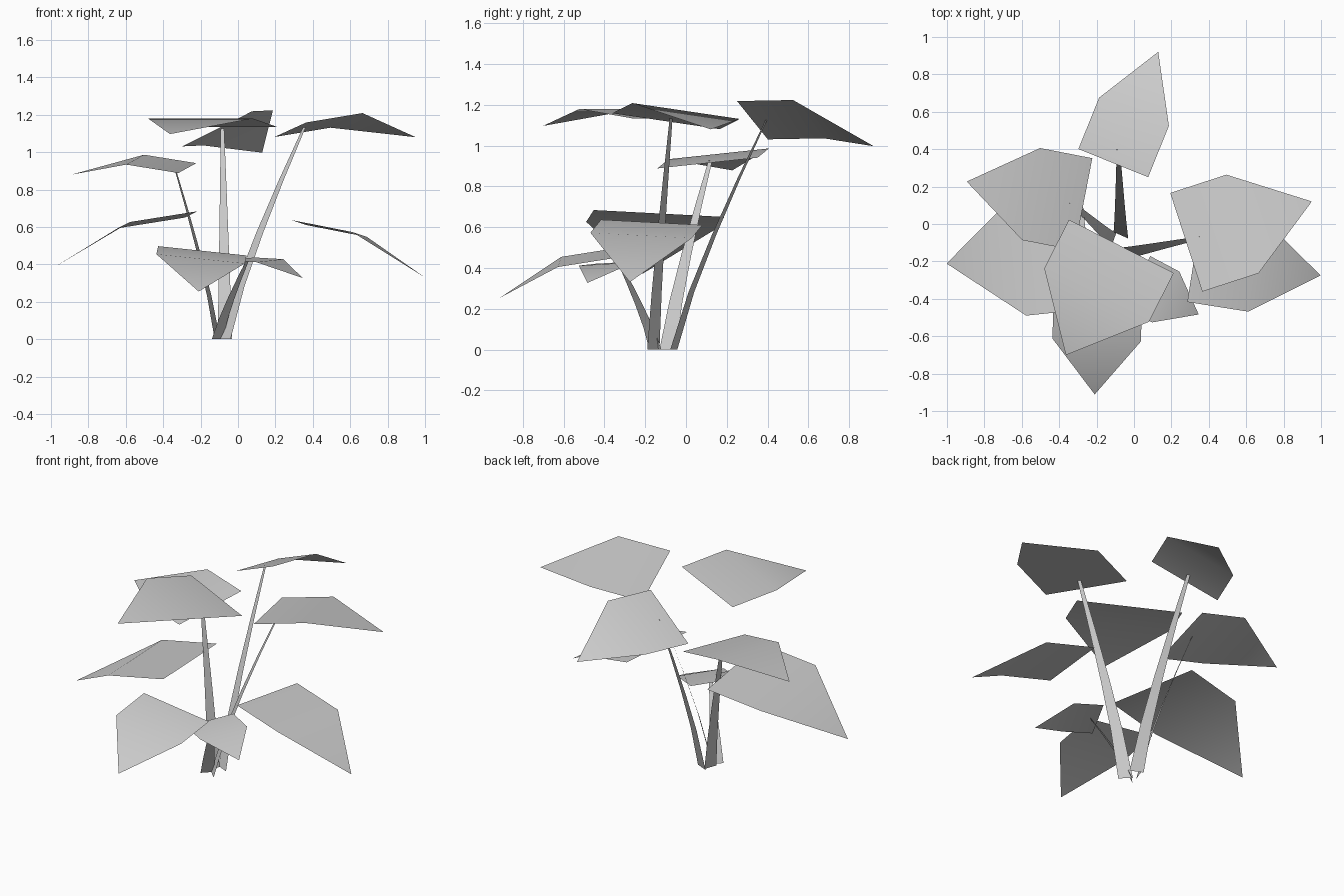
import bpy
from math import cos, sin, radians
from mathutils import Vector

cube = bpy.data.objects.get("Cube")
if cube:
    bpy.data.objects.remove(cube, do_unlink=True)

# One plain grey for the whole plant
colour = (.6, .6, .6, 1)
grey = bpy.data.materials.new("plain_grey")
grey.use_nodes = True
grey.diffuse_color = colour
grey.node_tree.nodes["Principled BSDF"].inputs["Base Color"].default_value = colour

HALF_FOLD = 11      # degrees each half of a leaf bends down from its pitch
STEM_STEPS = 4
BASE_WIDTH = .085
TOP_WIDTH = .02


def level_direction(degrees):
    """Unit vector in the ground plane."""
    angle = radians(degrees)
    return Vector((cos(angle), sin(angle), 0))


def add_sheet(name, verts, faces):
    """Make a smooth-shaded, single-sided sheet object."""
    mesh = bpy.data.meshes.new(name)
    mesh.from_pydata(verts, [], faces)
    mesh.materials.append(grey)
    mesh.polygons.foreach_set("use_smooth", [True] * len(mesh.polygons))
    mesh.update()
    sheet = bpy.data.objects.new(name, mesh)
    bpy.context.collection.objects.link(sheet)


def leaf(name, fold, heading, length, pitch, roll, breadth=1.4):
    """Leaf with a pointed tip and square back, bent across its fold line.

    Returns the point under the back half where a stem attaches.
    """
    fold = Vector(fold)
    forward = level_direction(heading)
    up = Vector((0, 0, 1))
    droop = radians(pitch + HALF_FOLD)
    rise = radians(pitch - HALF_FOLD)
    tip = fold + (forward * cos(droop) - up * sin(droop)) * length
    back = (up * sin(rise) - forward * cos(rise)) * length * .8
    tilt = radians(roll)
    half_width = breadth * length / 2
    side = (up.cross(forward) * cos(tilt) + up * sin(tilt)) * half_width
    left, right = fold + side, fold - side
    add_sheet(name, [tip, left, right, left + back, right + back],
              [(0, 1, 2), (1, 3, 4, 2)])
    return fold + back * .75


def stem(name, base, top, across):
    """Flat ribbon that tapers and leans outward as it climbs to a leaf."""
    base = Vector((*base, 0))
    reach = top - base
    side = level_direction(across) / 2
    verts = []
    for step in range(STEM_STEPS + 1):
        t = step / STEM_STEPS
        lean = t ** 1.2
        centre = base + Vector((reach.x * lean, reach.y * lean, reach.z * t))
        offset = side * (BASE_WIDTH + (TOP_WIDTH - BASE_WIDTH) * t)
        verts += [centre - offset, centre + offset]
    faces = [(a, a + 1, a + 3, a + 2) for a in range(0, 2 * STEM_STEPS, 2)]
    add_sheet(name, verts, faces)


# Leaves without a stem of their own
leaf("top_front_leaf", (-.2, -.38, 1.18), heading=243, length=.37,
     pitch=2, roll=0, breadth=1.7)
leaf("lower_right_leaf", (-.61, -.17, .61), heading=186, length=.46,
     pitch=20, roll=3)
leaf("lower_left_leaf", (.65, -.22, .56), heading=-9, length=.42,
     pitch=22, roll=-3, breadth=1.2)
leaf("lower_front_leaf", (-.2, -.62, .43), heading=-92, length=.34,
     pitch=20, roll=-6)

# Leaves carried on stems
attach = leaf("top_left_leaf", (.58, 0, 1.17), heading=18, length=.4,
              pitch=2, roll=-8)
stem("top_left_stem", (-.07, -.16), attach, across=-45)

attach = leaf("back_leaf", (0, .6, 1.13), heading=68, length=.37,
              pitch=10, roll=-25, breadth=1.2)
stem("back_stem", (-.07, -.06), attach, across=-24)

attach = leaf("upper_right_leaf", (-.55, .16, .96), heading=169, length=.36,
              pitch=2, roll=-6)
stem("upper_right_stem", (-.11, -.09), attach, across=70)

attach = leaf("small_front_leaf", (.17, -.39, .42), heading=-28, length=.22,
              pitch=14, roll=3)
stem("small_front_stem", (-.11, -.15), attach, across=45)
